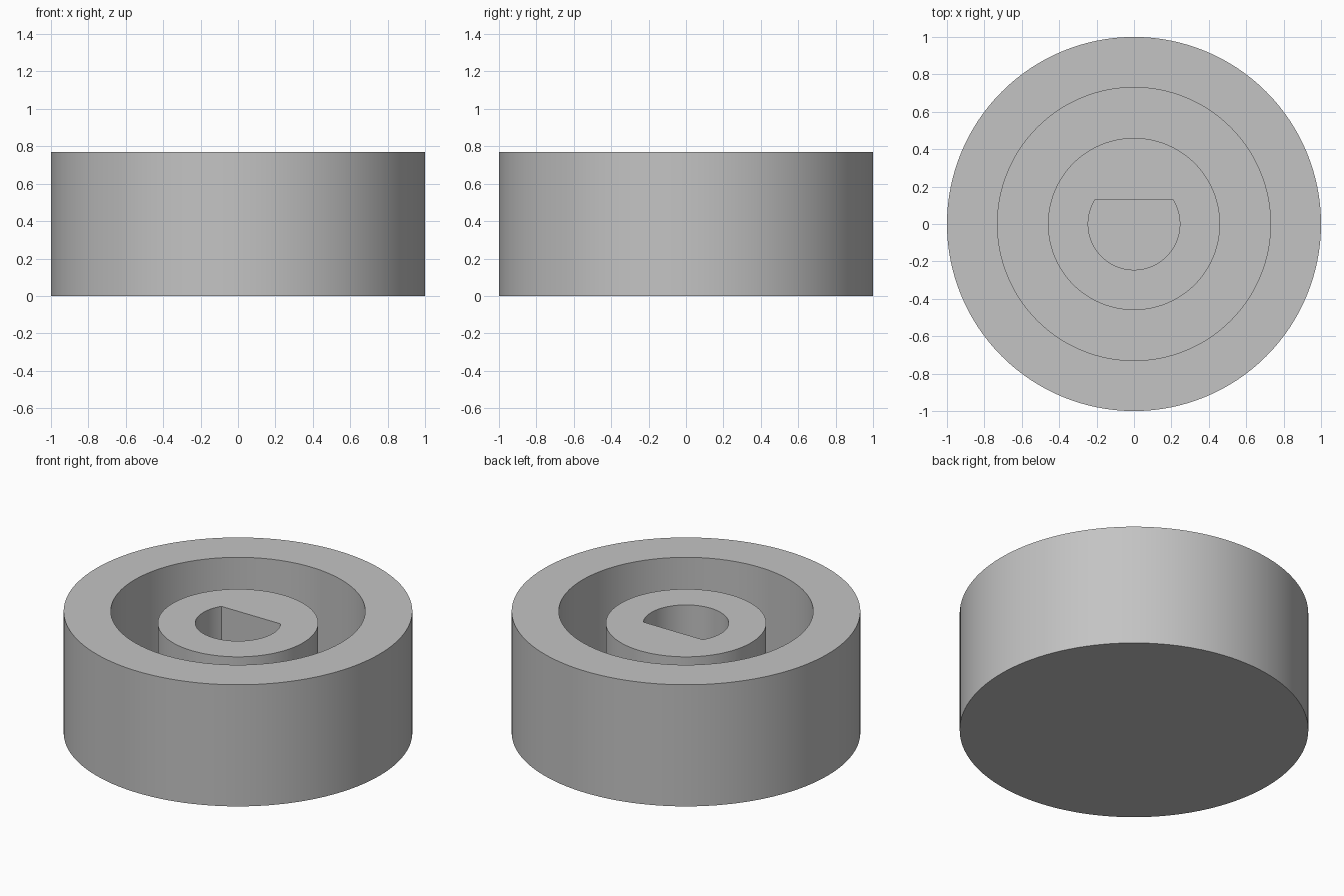
import bpy
import bmesh
import math

cube = bpy.data.objects.get("Cube")
if cube:
    bpy.data.objects.remove(cube, do_unlink=True)

SEGMENTS = 128
HEIGHT = 0.77
BOSS_TOP = 0.695
FLOOR = 0.16
RIM_R, GROOVE_R, BOSS_R, BORE_R = 1.0, 0.73, 0.46, 0.245
FLAT_Y = 0.13

grey = bpy.data.materials.new("plain grey")
grey.use_nodes = True
colour = (0.55, 0.55, 0.55, 1)
grey.diffuse_color = colour
grey.node_tree.nodes["Principled BSDF"].inputs["Base Color"].default_value = colour


def make_object(name, bm):
    bmesh.ops.recalc_face_normals(bm, faces=bm.faces)
    mesh = bpy.data.meshes.new(name)
    bm.to_mesh(mesh)
    bm.free()
    mesh.materials.append(grey)
    obj = bpy.data.objects.new(name, mesh)
    bpy.context.collection.objects.link(obj)
    return obj


def extrude_outline(name, points, bottom, top):
    bm = bmesh.new()
    face = bm.faces.new([bm.verts.new((x, y, bottom)) for x, y in points])
    result = bmesh.ops.extrude_face_region(bm, geom=[face])
    moved = [v for v in result["geom"] if isinstance(v, bmesh.types.BMVert)]
    bmesh.ops.translate(bm, verts=moved, vec=(0, 0, top - bottom))
    return make_object(name, bm)


# Knob body: rim, ring groove and raised centre boss as stacked loops
bm = bmesh.new()
profile = [(RIM_R, 0), (RIM_R, HEIGHT), (GROOVE_R, HEIGHT),
           (GROOVE_R, FLOOR), (BOSS_R, FLOOR), (BOSS_R, BOSS_TOP)]
angles = [2 * math.pi * i / SEGMENTS for i in range(SEGMENTS)]
loops = [[bm.verts.new((r * math.cos(a), r * math.sin(a), z)) for a in angles]
         for r, z in profile]
for low, high in zip(loops, loops[1:]):
    for i in range(SEGMENTS):
        j = (i + 1) % SEGMENTS
        bm.faces.new((low[i], low[j], high[j], high[i]))
bm.faces.new(loops[0])
bm.faces.new(loops[-1])
body = make_object("knob_body", bm)

# D-shaped shaft socket cut into the boss
start = math.pi - math.asin(FLAT_Y / BORE_R)
sweep = 2 * math.pi - (start - (math.pi - start))
steps = 80
outline = [(BORE_R * math.cos(start + sweep * i / steps),
            BORE_R * math.sin(start + sweep * i / steps))
           for i in range(steps + 1)]
cutter = extrude_outline("socket_cutter", outline, FLOOR, 1.0)
cutter.hide_render = True

cut = body.modifiers.new("shaft_socket", "BOOLEAN")
cut.operation = "DIFFERENCE"
cut.solver = "EXACT"
cut.object = cutter
bpy.ops.object.select_all(action="DESELECT")
body.select_set(True)
bpy.context.view_layer.objects.active = body
bpy.ops.object.modifier_apply(modifier=cut.name)
bpy.data.objects.remove(cutter, do_unlink=True)

# Smooth round walls with crisp rims
bpy.ops.object.shade_smooth_by_angle(angle=math.radians(30))
